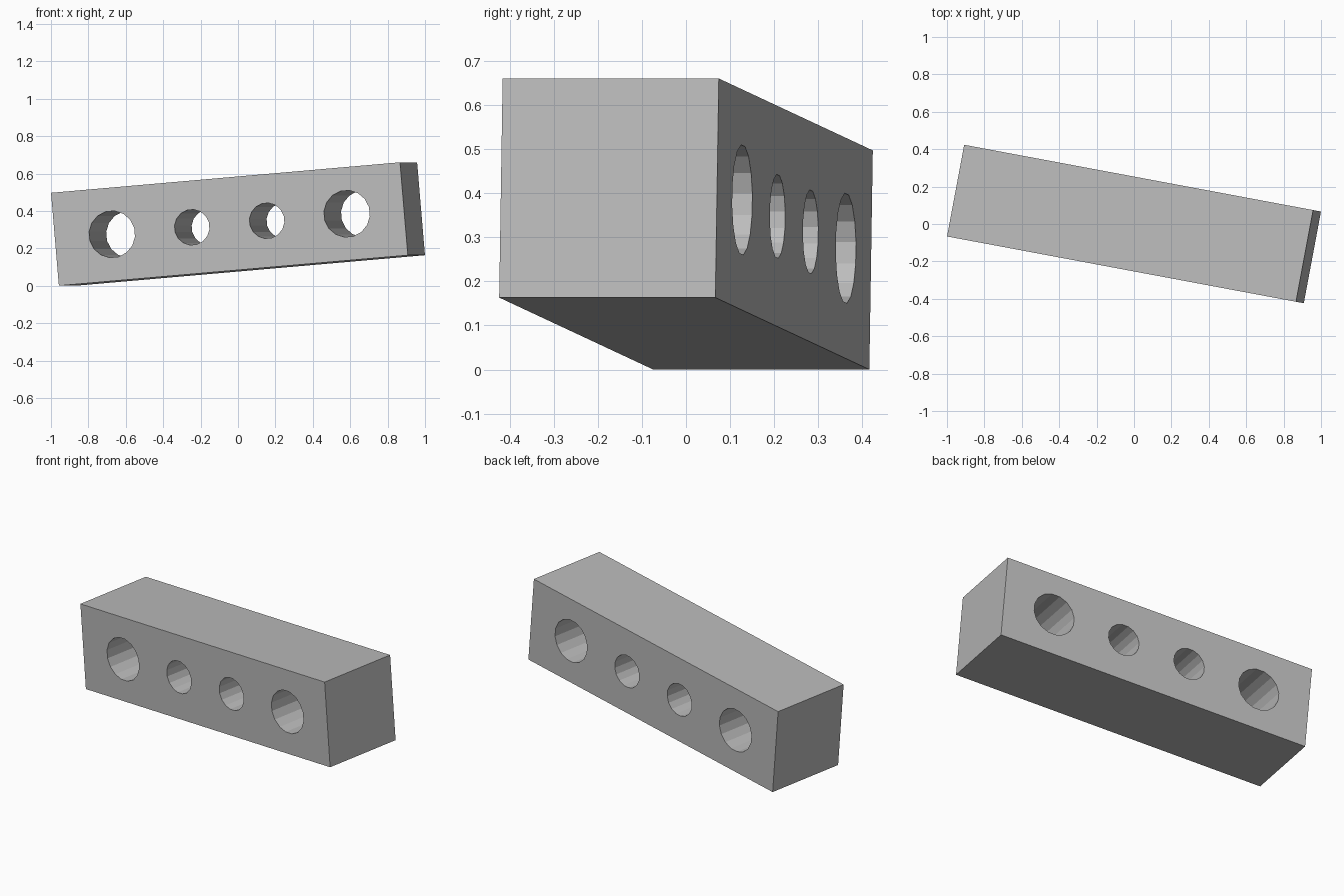
import bpy, bmesh, math
from mathutils import Matrix, Euler

if "Cube" in bpy.data.objects:
    bpy.data.objects.remove(bpy.data.objects["Cube"])

LENGTH, SIDE = 1.905, 0.4985
HOLES = [(0.641, 0.1255), (0.2045, 0.0955)]   # distance from centre, radius
SEGMENTS = 16

grey = bpy.data.materials.new("plain grey")
grey.diffuse_color = (0.5, 0.5, 0.5, 1)
grey.use_nodes = True
grey.node_tree.nodes["Principled BSDF"].inputs["Base Color"].default_value = grey.diffuse_color


def make_object(name, bm):
    mesh = bpy.data.meshes.new(name)
    bm.to_mesh(mesh)
    bm.free()
    mesh.materials.append(grey)
    obj = bpy.data.objects.new(name, mesh)
    bpy.context.collection.objects.link(obj)
    return obj


# Square bar
bm = bmesh.new()
bmesh.ops.create_cube(bm, size=1, matrix=Matrix.Diagonal((LENGTH, SIDE, SIDE, 1)))
bar = make_object("drilled_bar", bm)

# Four mirrored through-holes, large outside and small inside
bm = bmesh.new()
for offset, radius in HOLES:
    for side in (-1, 1):
        place = (Matrix.Translation((side * offset, 0, 0))
                 @ Matrix.Rotation(math.pi / 2, 4, 'X')
                 @ Matrix.Rotation(math.pi / SEGMENTS, 4, 'Z'))
        bmesh.ops.create_cone(bm, cap_ends=True, segments=SEGMENTS, radius1=radius,
                              radius2=radius, depth=SIDE * 1.5, matrix=place)
cutter = make_object("hole_cutter", bm)
cutter.hide_render = True

cut = bar.modifiers.new("holes", 'BOOLEAN')
cut.operation = 'DIFFERENCE'
cut.solver = 'EXACT'
cut.object = cutter

# Apply the cut and drop the cutter
bpy.context.view_layer.objects.active = bar
bar.select_set(True)
bpy.ops.object.modifier_apply(modifier=cut.name)
bpy.data.objects.remove(cutter)

# Tilt the bar up to the right and turn it
bar.rotation_euler = Euler((0, math.radians(-4.91), math.radians(-10.6)))
bar.location = (0, 0, 0.33)
